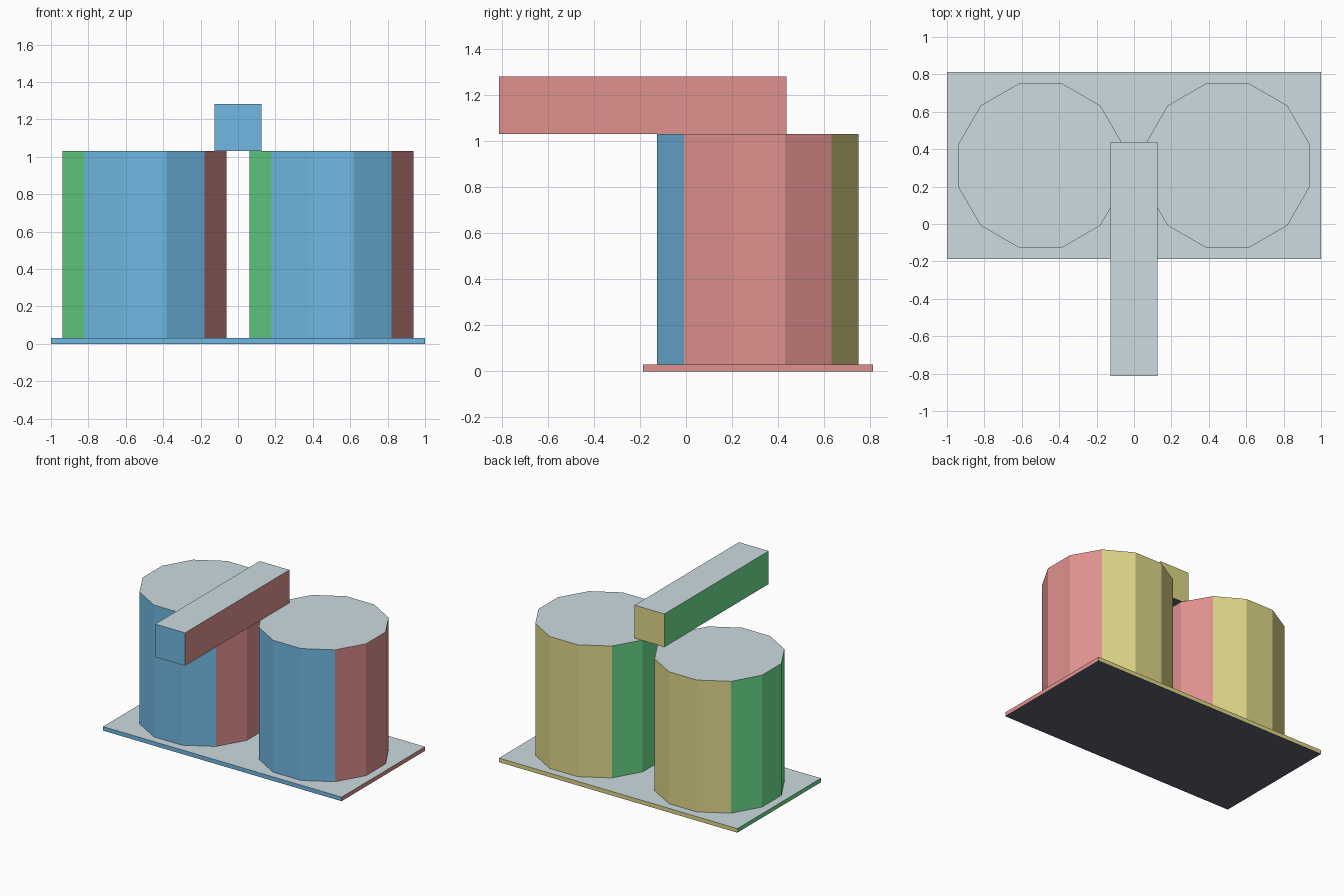
import bpy
import bmesh
from math import radians
from mathutils import Matrix

cube = bpy.data.objects.get("Cube")
if cube:
    bpy.data.objects.remove(cube, do_unlink=True)


def to_linear(c):
    c /= 255
    return c / 12.92 if c <= 0.04045 else ((c + 0.055) / 1.055) ** 2.4


def make_material(name, *rgb):
    colour = (*map(to_linear, rgb), 1)
    mat = bpy.data.materials.new(name)
    mat.use_nodes = True
    mat.diffuse_color = colour
    mat.node_tree.nodes["Principled BSDF"].inputs["Base Color"].default_value = colour
    return mat


# One colour for each facing direction: -x, +x, -y, +y, -z, +z
materials = [
    make_material("green", 110, 227, 145),
    make_material("red", 224, 145, 143),
    make_material("blue", 112, 185, 227),
    make_material("yellow", 222, 214, 135),
    make_material("dark grey", 96, 100, 116),
    make_material("pale grey", 204, 219, 224),
]


def finish(name, bm):
    """Colour faces by their dominant direction and add the object."""
    bm.normal_update()
    for face in bm.faces:
        axis = max(range(3), key=lambda i: abs(face.normal[i]))
        face.material_index = 2 * axis + (face.normal[axis] > 0)
        face.smooth = False
    mesh = bpy.data.meshes.new(name)
    bm.to_mesh(mesh)
    bm.free()
    for mat in materials:
        mesh.materials.append(mat)
    obj = bpy.data.objects.new(name, mesh)
    bpy.context.collection.objects.link(obj)


def box(name, low, high):
    bm = bmesh.new()
    size = [b - a for a, b in zip(low, high)]
    centre = [(a + b) / 2 for a, b in zip(low, high)]
    bmesh.ops.create_cube(bm, size=1, matrix=Matrix.LocRotScale(centre, None, size))
    finish(name, bm)


def drum(name, x, y, bottom, height, radius):
    bm = bmesh.new()
    place = Matrix.Translation((x, y, bottom + height / 2)) @ Matrix.Rotation(radians(15), 4, "Z")
    bmesh.ops.create_cone(bm, cap_ends=True, segments=12, radius1=radius,
                          radius2=radius, depth=height, matrix=place)
    finish(name, bm)


# Thin base plate
base_top = 0.031
box("base_plate", (-1, -0.1875, 0), (1, 0.8125, base_top))

# Twin twelve-sided drums
for name, x in (("right_drum", -0.5), ("left_drum", 0.5)):
    drum(name, x, 0.3125, base_top, 1, 0.453)

# Bar resting across the drums and reaching forward
drum_top = base_top + 1
box("top_bar", (-0.125, -0.8125, drum_top), (0.125, 0.4375, drum_top + 0.25))
